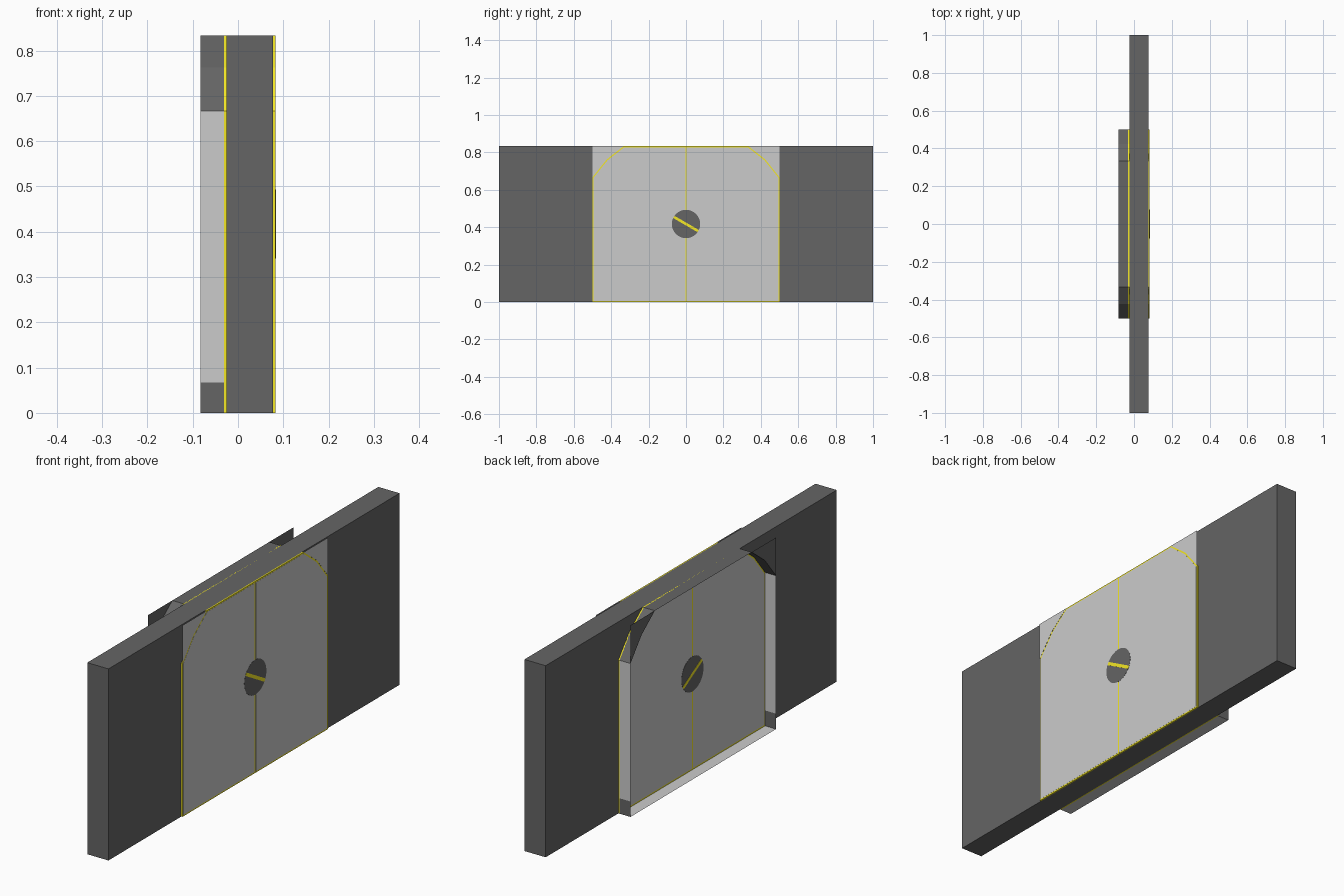
import bpy, bmesh, math

if "Cube" in bpy.data.objects:
    bpy.data.objects.remove(bpy.data.objects["Cube"])

H = 0.833                      # overall height
X0, X1 = -0.025, 0.077         # wall faces
EDGE = 0.083                   # outermost x


def material(name, rgb):
    m = bpy.data.materials.new(name)
    m.diffuse_color = (*rgb, 1)
    m.use_nodes = True
    m.node_tree.nodes["Principled BSDF"].inputs["Base Color"].default_value = m.diffuse_color
    return m


DARK = material("dark_grey", (0.13, 0.13, 0.13))
YELLOW = material("yellow", (0.9, 0.8, 0.02))


def finish(name, bm, mat=None, solid=True):
    if solid:
        bmesh.ops.recalc_face_normals(bm, faces=bm.faces)
    mesh = bpy.data.meshes.new(name)
    bm.to_mesh(mesh)
    bm.free()
    ob = bpy.data.objects.new(name, mesh)
    bpy.context.collection.objects.link(ob)
    if mat:
        mesh.materials.append(mat)
    return ob


def slab(name, profile, xa, xb, mat=None):
    """Extrude a (y, z) outline from xa to xb; equal values give a flat sheet."""
    bm = bmesh.new()
    f = bm.faces.new([bm.verts.new((xa, y, z)) for y, z in profile])
    if xa != xb:
        r = bmesh.ops.extrude_face_region(bm, geom=[f])
        vs = [v for v in r["geom"] if isinstance(v, bmesh.types.BMVert)]
        bmesh.ops.translate(bm, verts=vs, vec=(xb - xa, 0, 0))
    return finish(name, bm, mat, xa != xb)


def strip(name, path, xa, xb, mat=None):
    """Thin sheet following a (y, z) path between xa and xb."""
    bm = bmesh.new()
    rows = [[bm.verts.new((x, y, z)) for x in (xa, xb)] for y, z in path]
    for a, b in zip(rows, rows[1:]):
        bm.faces.new((a[0], a[1], b[1], b[0]))
    return finish(name, bm, mat)


def flip(pts):
    return [(-y, z) for y, z in reversed(pts)]


# Wall
slab("wall", [(-1, 0), (1, 0), (1, H), (-1, H)], X0, X1, DARK)

# Door outlines: right half with clipped upper corner
corner = [(0.5, 0.667), (0.424, 0.762), (0.333, H)]
half = [(0.5, 0)] + corner
leaf = [(0.004, 0.006), (0.494, 0.006), (0.494, 0.665),
        (0.42, 0.757), (0.331, H - 0.006), (0.004, H - 0.006)]
disc = [(0.076 * math.cos(a), 0.417 + 0.076 * math.sin(a))
        for a in (i * math.tau / 32 for i in range(32))]
t = math.radians(-30)
bar = [(u * math.cos(t) - v * math.sin(t), 0.417 + u * math.sin(t) + v * math.cos(t))
       for u, v in ((-0.075, -0.007), (0.075, -0.007), (0.075, 0.007), (-0.075, 0.007))]

# Door plates on both wall faces: yellow backing, two leaves, round lock
for side, base, out in (("front", X1, 1), ("back", X0, -1)):
    face = base + out * 0.0055
    slab(f"door_trim_{side}", half + flip(half), base, face, YELLOW)
    for hand, prof in (("right", leaf), ("left", flip(leaf))):
        slab(f"door_leaf_{side}_{hand}", prof, face - out * 0.001, face + out * 0.0005)
    slab(f"lock_disc_{side}", disc, face - out * 0.001, face + out * 0.001, DARK)
    slab(f"lock_bar_{side}", bar, face - out * 0.001, face + out * 0.0015, YELLOW)

# Thin surround projecting from the back face
strip("frame_sill", [(-0.5, 0), (0.5, 0)], -EDGE, X0)
strip("frame_top", [(-0.333, H), (0.333, H)], -EDGE, X0, DARK)
for hand, s in (("right", 1), ("left", -1)):
    strip(f"frame_foot_{hand}", [(s * 0.5, 0), (s * 0.5, 0.067)], -EDGE, X0, DARK)
    strip(f"frame_jamb_{hand}", [(s * 0.5, 0.067), (s * 0.5, 0.667)], -EDGE, X0)
    strip(f"frame_corner_{hand}", [(s * y, z) for y, z in corner], -EDGE, X0, DARK)
    # Flat fillers squaring off the clipped corners
    gusset = [(s * y, z) for y, z in corner + [(0.5, H)]]
    slab(f"gusset_back_{hand}", gusset if s > 0 else gusset[::-1], -EDGE, -EDGE, DARK)
    slab(f"gusset_front_{hand}", gusset[::-1] if s > 0 else gusset, EDGE, EDGE)
